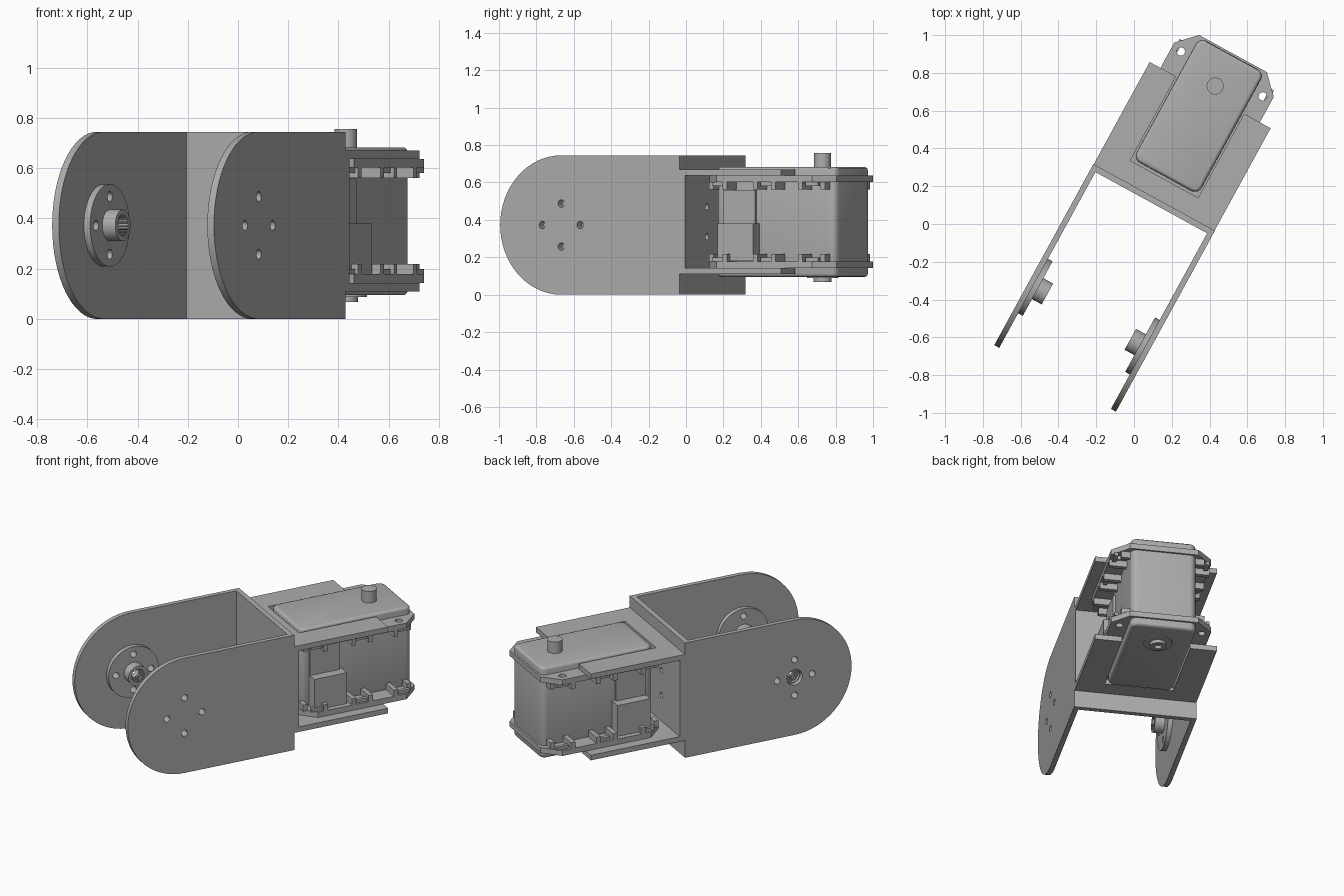
import bpy, bmesh, math
from mathutils import Matrix, Vector

cube = bpy.data.objects.get("Cube")
if cube:
    bpy.data.objects.remove(cube, do_unlink=True)

grey = bpy.data.materials.new("plain_grey")
grey.use_nodes = True
GREY = (0.42, 0.42, 0.42, 1)
grey.diffuse_color = GREY
grey.node_tree.nodes["Principled BSDF"].inputs["Base Color"].default_value = GREY

# Everything is built along +y, then turned to the resting angle
PLACE = Matrix.Rotation(math.radians(-28.7), 4, 'Z') @ Matrix.Translation((0.026, 0, 0))
MID = 0.39          # mid height of the servo
ARM_Z = 0.3725      # mid height of the arms
PIVOT_Y = -0.545


def prism(name, pts, axis, lo, hi):
    """Extrude a 2D profile along an axis; pts are the other two axes in order."""
    def place(a, b, c):
        return {'X': (c, a, b), 'Y': (a, c, b), 'Z': (a, b, c)}[axis]
    bm = bmesh.new()
    face = bm.faces.new([bm.verts.new(place(a, b, lo)) for a, b in pts])
    out = bmesh.ops.extrude_face_region(bm, geom=[face])
    shift = Vector(place(0, 0, hi - lo))
    bmesh.ops.translate(bm, verts=[v for v in out['geom'] if isinstance(v, bmesh.types.BMVert)], vec=shift)
    bmesh.ops.recalc_face_normals(bm, faces=bm.faces)
    mesh = bpy.data.meshes.new(name)
    bm.to_mesh(mesh)
    bm.free()
    mesh.materials.append(grey)
    ob = bpy.data.objects.new(name, mesh)
    bpy.context.collection.objects.link(ob)
    ob.matrix_world = PLACE
    return ob


def rect(a0, a1, b0, b1):
    return [(a0, b0), (a1, b0), (a1, b1), (a0, b1)]


def circle(a, b, r, n=32):
    return [(a + r * math.cos(2 * math.pi * i / n), b + r * math.sin(2 * math.pi * i / n)) for i in range(n)]


def box(name, x0, x1, y0, y1, z0, z1):
    return prism(name, rect(x0, x1, y0, y1), 'Z', z0, z1)


def rounded(a0, a1, b0, b1, r, n=6):
    pts = []
    for k, (a, b) in enumerate([(a1 - r, b1 - r), (a0 + r, b1 - r), (a0 + r, b0 + r), (a1 - r, b0 + r)]):
        for i in range(n + 1):
            t = math.pi / 2 * (k + i / n)
            pts.append((a + r * math.cos(t), b + r * math.sin(t)))
    return pts


def bake(ob):
    """Apply all modifiers to the mesh."""
    bpy.context.view_layer.update()
    dg = bpy.context.evaluated_depsgraph_get()
    mesh = bpy.data.meshes.new_from_object(ob.evaluated_get(dg))
    ob.modifiers.clear()
    ob.data = mesh


def cut(ob, cutters):
    for c in cutters:
        m = ob.modifiers.new("hole", 'BOOLEAN')
        m.operation, m.solver, m.object = 'DIFFERENCE', 'EXACT', c
    bake(ob)
    for c in cutters:
        bpy.data.objects.remove(c, do_unlink=True)


def bevel(ob, width, segments=3):
    m = ob.modifiers.new("bevel", 'BEVEL')
    m.width, m.segments, m.limit_method, m.angle_limit = width, segments, 'ANGLE', math.radians(50)
    bake(ob)


# Yoke: two round-ended arms joined by a cross plate
def bolt_cutters():
    return [prism("cutter", circle(PIVOT_Y + 0.115 * math.cos(k * math.pi / 2),
                                   ARM_Z + 0.115 * math.sin(k * math.pi / 2), 0.02, 16), 'X', -1, 1)
            for k in range(4)]


arm_profile = [(0.175, 0), (0.175, 2 * ARM_Z)]
for i in range(33):
    t = math.pi / 2 + math.pi * i / 32
    arm_profile.append((PIVOT_Y + ARM_Z * math.cos(t), ARM_Z + ARM_Z * math.sin(t)))

spline = [p for i in range(24) for p in
          [(PIVOT_Y + r * math.cos((i + f) * math.pi / 12), ARM_Z + r * math.sin((i + f) * math.pi / 12))
           for f, r in ((0, 0.046), (0.4, 0.046), (0.5, 0.038), (0.9, 0.038))]]

for side, s in (("left", 1), ("right", -1)):
    def span(a, b):
        return sorted((s * a, s * b))
    arm = prism(side + "_arm", arm_profile, 'X', *span(0.337, 0.367))
    holes = bolt_cutters()
    if s < 0:
        holes.append(prism("cutter", circle(PIVOT_Y, ARM_Z, 0.05), 'X', -1, 0))
    cut(arm, holes)
    # Horn disc with a splined hub
    disc = prism(side + "_horn_disc", circle(PIVOT_Y, ARM_Z, 0.164, 48), 'X', *span(0.309, 0.337))
    cut(disc, bolt_cutters() + [prism("cutter", circle(PIVOT_Y, ARM_Z, 0.046), 'X', -1, 1)])
    hub = prism(side + "_horn_hub", circle(PIVOT_Y, ARM_Z, 0.063), 'X', *span(0.25, 0.32))
    cut(hub, [prism("cutter", spline, 'X', -1, 1)])


def plate_cutters():
    return [prism("cutter", circle(x, MID + z, 0.018, 16), 'Y', 0, 0.3)
            for x in (-0.12, 0.12) for z in (-0.08, 0.08)]


cross = box("cross_plate", -0.337, 0.337, 0.143, 0.175, 0, 2 * ARM_Z)
cut(cross, plate_cutters())

# Servo cradle: back plate plus notched top and bottom plates
back = box("cradle_back", -0.365, 0.365, 0.175, 0.208, MID - 0.28, MID + 0.28)
cut(back, plate_cutters())
notched = [(-0.365, 0.175), (0.365, 0.175), (0.365, 0.792), (0.205, 0.792),
           (0.205, 0.285), (-0.205, 0.285), (-0.205, 0.792), (-0.365, 0.792)]

# Servo case
case = prism("servo_case", rounded(-0.195, 0.195, 0.30, 1.032, 0.04), 'Z', MID - 0.295, MID + 0.293)
bevel(case, 0.018)
prism("output_shaft", circle(0, 0.847, 0.045), 'Z', 0.66, 0.757)
boss = prism("rear_boss", circle(0, 0.847, 0.048), 'Z', 0.068, 0.11)
cut(boss, [prism("cutter", circle(0, 0.847, 0.022), 'Z', 0, 0.1)])
ring = prism("rear_boss_ring", circle(0, 0.847, 0.085), 'Z', 0.088, 0.1)

# Mounting flanges with their nut pockets, top and bottom
flange_pts = [(-0.205, 0.27), (0.205, 0.27), (0.3, 0.365), (0.3, 0.945),
              (0.205, 1.043), (-0.205, 1.043), (-0.3, 0.945), (-0.3, 0.365)]
for level, d in (("upper", 1), ("lower", -1)):
    def zs(a, b):
        return sorted((MID + d * a, MID + d * b))
    prism(level + "_cradle_plate", notched, 'Z', *zs(0.247, 0.28))
    flange = prism(level + "_flange", flange_pts, 'Z', *zs(0.212, 0.247))
    cut(flange, [prism("cutter", circle(x, y, 0.022, 16), 'Z', 0, 1)
                 for x in (-0.247, 0.247) for y in (0.39, 0.92)])
    for s in (-1, 1):
        for y in (0.36, 0.655, 0.93):
            for e in (-0.055, 0.055):
                outer = 0.3 if 0.36 < y + e < 0.945 else 0.25
                box(level + "_pocket_rib", *sorted((s * 0.19, s * outer)),
                    y + e - 0.014, y + e + 0.014, *zs(0.172, 0.212))
            box(level + "_pocket_wall", *sorted((s * 0.262, s * 0.285)),
                y - 0.03, y + 0.045, *zs(0.192, 0.212))

# Cable outlets and raised panels on both sides
for side, s in (("left", 1), ("right", -1)):
    box(side + "_cable_outlet", *sorted((s * 0.18, s * 0.27)), 0.355, 0.57, 0.18, 0.38)
    box(side + "_raised_panel", *sorted((s * 0.18, s * 0.21)), 0.355, 0.55, 0.38, 0.56)

# Smooth the round parts while keeping edges crisp
bpy.ops.object.select_all(action='DESELECT')
for ob in bpy.context.collection.objects:
    if ob.type == 'MESH' and grey.name in ob.data.materials:
        ob.select_set(True)
        bpy.context.view_layer.objects.active = ob
bpy.ops.object.shade_smooth_by_angle(angle=math.radians(30))
